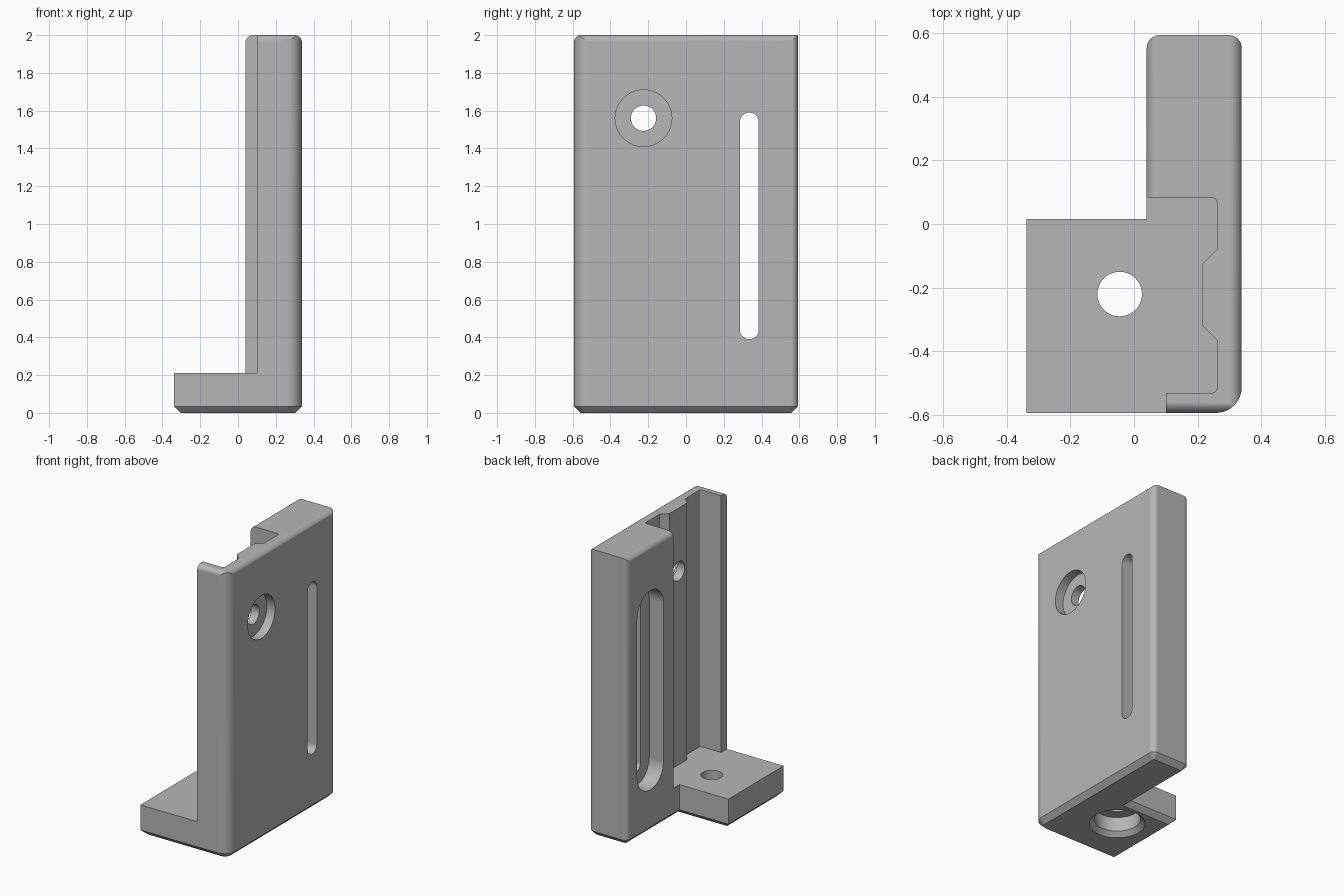
import bpy, bmesh, math
from mathutils import Vector, Matrix

old = bpy.data.objects.get("Cube")
if old:
    bpy.data.objects.remove(old, do_unlink=True)

grey = bpy.data.materials.new("matte grey")
grey.use_nodes = True
grey.diffuse_color = (0.47, 0.47, 0.47, 1)
grey.node_tree.nodes["Principled BSDF"].inputs["Base Color"].default_value = (0.47, 0.47, 0.47, 1)


def rounded(corners, steps=10):
    """Outline from (a, b) or (a, b, radius) corners."""
    out = []
    for i, c in enumerate(corners):
        p = Vector(c[:2])
        if len(c) == 2:
            out.append(p)
            continue
        d1 = (Vector(corners[i - 1][:2]) - p).normalized()
        d2 = (Vector(corners[(i + 1) % len(corners)][:2]) - p).normalized()
        # Every rounded corner is square, so the arc sweeps from -d2 to -d1
        r = c[2]
        centre = p + (d1 + d2) * r
        for k in range(steps + 1):
            t = math.pi / 2 * k / steps
            out.append(centre - d2 * r * math.cos(t) - d1 * r * math.sin(t))
    return out


def finish(name, bm):
    bmesh.ops.recalc_face_normals(bm, faces=bm.faces)
    mesh = bpy.data.meshes.new(name)
    bm.to_mesh(mesh)
    bm.free()
    mesh.materials.append(grey)
    ob = bpy.data.objects.new(name, mesh)
    bpy.context.collection.objects.link(ob)
    return ob


def prism(name, corners, axis, lo, hi, chamfer=0):
    """Extrude an outline along an axis, optionally chamfering its low end."""
    place = {"x": lambda p: (lo, p.x, p.y),
             "y": lambda p: (p.x, lo, p.y),
             "z": lambda p: (p.x, p.y, lo)}[axis]
    bm = bmesh.new()
    verts = [bm.verts.new(place(p)) for p in rounded(corners)]
    bm.faces.new(verts)
    bmesh.ops.remove_doubles(bm, verts=bm.verts, dist=0.0005)
    base = bm.faces[:]
    rim = bm.edges[:]
    new = bmesh.ops.extrude_face_region(bm, geom=base, use_keep_orig=True)["geom"]
    shift = Vector([hi - lo if axis == a else 0 for a in "xyz"])
    bmesh.ops.translate(bm, vec=shift, verts=[g for g in new if isinstance(g, bmesh.types.BMVert)])
    bmesh.ops.recalc_face_normals(bm, faces=bm.faces)
    if chamfer:
        bmesh.ops.bevel(bm, geom=rim, offset=chamfer, segments=1, affect="EDGES")
    return finish(name, bm)


def box_outline(a, b, half_a, half_b, r):
    return [(a - half_a, b - half_b, r), (a + half_a, b - half_b, r),
            (a + half_a, b + half_b, r), (a - half_a, b + half_b, r)]


def combine(target, tool, operation):
    mod = target.modifiers.new(operation, "BOOLEAN")
    mod.operation, mod.object, mod.solver = operation, tool, "EXACT"
    bpy.context.view_layer.objects.active = target
    bpy.ops.object.modifier_apply(modifier=mod.name)
    bpy.data.objects.remove(tool, do_unlink=True)


# Upright plate and foot share one L-shaped footprint
X, Y = 0.338, 0.593
bracket = prism("bracket", [(-X, -Y), (X, -Y, 0.08), (X, Y, 0.04), (0.04, Y, 0.04),
                            (0.04, 0.015), (-X, 0.015)], "z", 0, 2.1, chamfer=0.035)

# Rounded top edges
side_trim = prism("side_trim", [(-1, -1), (X + 0.0005, -1), (X + 0.0005, 2, 0.04),
                                (0.0395, 2, 0.04), (0.0395, 1.9), (-1, 1.9)], "y", -1, 1)
combine(bracket, side_trim, "INTERSECT")
front_trim = prism("front_trim", [(-Y - 0.0005, -1), (1, -1), (1, 2.0005),
                                  (-Y - 0.0005, 2.0005, 0.04)], "x", -1, 1)
combine(bracket, front_trim, "INTERSECT")

# Vertical channel with a central ridge, open above the foot
channel = prism("channel", [(-1, -1), (0.10, -1), (0.10, -0.53), (0.26, -0.53, 0.015),
                            (0.26, -0.365), (0.215, -0.32), (0.215, -0.125), (0.26, -0.08),
                            (0.26, 0.083, 0.015), (-1, 0.083)], "z", 0.21, 3)
combine(bracket, channel, "DIFFERENCE")

# Slot with a wider recess behind it
slot = prism("slot", box_outline(0.335, 0.99, 0.05, 0.60, 0.05), "x", -0.1, 1)
recess = prism("slot_recess", box_outline(0.335, 0.99, 0.145, 0.695, 0.145), "x", -0.1, 0.15)
# Screw hole and its counterbore in the plate
hole = prism("plate_hole", box_outline(-0.225, 1.56, 0.067, 0.067, 0.067), "x", 0.1, 1)
bore = prism("plate_bore", box_outline(-0.225, 1.56, 0.15, 0.15, 0.15), "x", 0.275, 1)
# Hole and counterbore in the foot
foot_hole = prism("foot_hole", box_outline(-0.045, -0.22, 0.07, 0.07, 0.07), "z", -0.1, 1)
foot_bore = prism("foot_bore", box_outline(-0.045, -0.22, 0.147, 0.147, 0.147), "z", -0.1, 0.13)
bm = bmesh.new()
bmesh.ops.create_cone(bm, cap_ends=True, segments=40, radius1=0.208, radius2=0.138, depth=0.07,
                      matrix=Matrix.Translation((-0.045, -0.22, 0.005)))
foot_sink = finish("foot_sink", bm)
for tool in (slot, recess, hole, bore, foot_hole, foot_bore, foot_sink):
    combine(bracket, tool, "DIFFERENCE")

# Smooth the rounds while keeping flat faces crisp
bpy.ops.object.select_all(action="DESELECT")
bracket.select_set(True)
bpy.context.view_layer.objects.active = bracket
bpy.ops.object.shade_smooth_by_angle(angle=math.radians(30))
weighted = bracket.modifiers.new("even shading", "WEIGHTED_NORMAL")
weighted.keep_sharp = True
